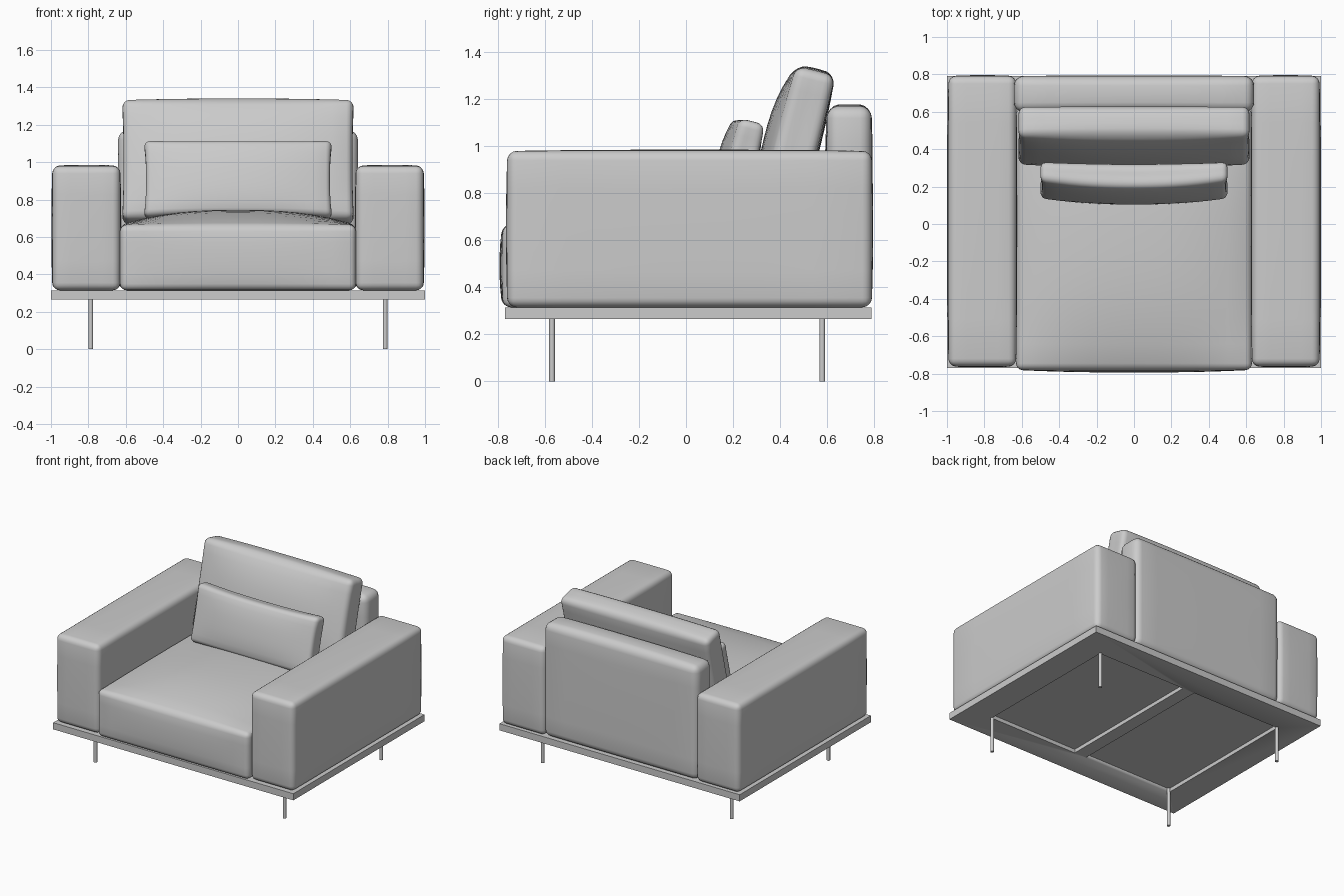
import bpy, bmesh
from math import radians
from mathutils import Vector

if "Cube" in bpy.data.objects:
    bpy.data.objects.remove(bpy.data.objects["Cube"])


def finish(name, bm, loc, lean=0.0):
    me = bpy.data.meshes.new(name)
    bm.to_mesh(me)
    bm.free()
    ob = bpy.data.objects.new(name, me)
    ob.location = loc
    ob.rotation_euler.x = -radians(lean)
    bpy.context.collection.objects.link(ob)
    bpy.ops.object.select_all(action='DESELECT')
    ob.select_set(True)
    bpy.context.view_layer.objects.active = ob
    bpy.ops.object.shade_smooth_by_angle(angle=radians(40))
    return ob


def box(name, lo, hi, r=0.0, bulge=((0, 0), (0, 0), (0, 0)), cuts=(0, 0, 0), lean=0.0, bow=0.0):
    """Rounded box; bulge gives (negative, positive) side puff per axis, bow curves it along x."""
    lo, hi = Vector(lo), Vector(hi)
    half = (hi - lo) / 2
    bm = bmesh.new()
    bmesh.ops.create_cube(bm, size=2)
    for v in bm.verts:
        v.co = v.co * half
    if r:
        bmesh.ops.bevel(bm, geom=bm.edges[:], offset=r, segments=4, profile=0.5, affect='EDGES')
    for ax in range(3):
        span = half[ax] - r
        for i in range(1, cuts[ax] + 1):
            co, no = Vector(), Vector()
            co[ax] = -span + 2 * span * i / (cuts[ax] + 1)
            no[ax] = 1
            bmesh.ops.bisect_plane(bm, geom=bm.verts[:] + bm.edges[:] + bm.faces[:],
                                   plane_co=co, plane_no=no)
    for v in bm.verts:
        n = [v.co[i] / half[i] for i in range(3)]
        for ax in range(3):
            w = n[ax]
            for o in range(3):
                if o != ax:
                    w *= max(0, 1 - abs(n[o]) ** 2.5)
            v.co[ax] += w * bulge[ax][1 if w > 0 else 0]
        v.co.y += bow * n[0] ** 2
    bmesh.ops.recalc_face_normals(bm, faces=bm.faces[:])
    return finish(name, bm, (lo + hi) / 2, lean)


# Base plate with two shallow recesses underneath
plate = box("base_plate", (-1, -0.77, 0.265), (1, 0.79, 0.315))
for x0, x1 in ((-0.79, -0.05), (0.05, 0.79)):
    cutter = box("recess_cutter", (x0, -0.57, 0.2), (x1, 0.58, 0.293))
    cutter.hide_render = True
    cutter.hide_viewport = True
    mod = plate.modifiers.new("recess", 'BOOLEAN')
    mod.operation = 'DIFFERENCE'
    mod.solver = 'EXACT'
    mod.object = cutter

# Legs and arms, one per side
for s, side in ((-1, "left"), (1, "right")):
    for y, end in ((-0.57, "front"), (0.58, "back")):
        bm = bmesh.new()
        bmesh.ops.create_cone(bm, cap_ends=True, segments=16, radius1=0.0125,
                              radius2=0.0125, depth=0.3)
        finish(f"{end}_{side}_leg", bm, (s * 0.787, y, 0.15))
    xs = sorted((s * 0.63, s * 0.992))
    box(f"{side}_arm", (xs[0], -0.76, 0.315), (xs[1], 0.79, 0.98), r=0.04,
        bulge=((0.006, 0.006), (0.006, 0.006), (0, 0.006)), cuts=(4, 6, 4))

# Seat cushion with a crowned top
box("seat", (-0.63, -0.78, 0.315), (0.63, 0.62, 0.665), r=0.035,
    bulge=((0.005, 0.005), (0.014, 0), (0, 0.08)), cuts=(12, 12, 4))

# Upholstered back
box("back_rest", (-0.64, 0.6, 0.315), (0.64, 0.79, 1.17), r=0.05,
    bulge=((0.004, 0.004), (0.01, 0.005), (0, 0.01)), cuts=(8, 0, 6))

# Leaning back cushion, puffed towards the sitter
box("back_cushion", (-0.62, 0.387, 0.67), (0.62, 0.557, 1.33), r=0.04,
    bulge=((-0.01, -0.01), (0.06, 0.012), (0, 0.012)), cuts=(14, 2, 9), lean=14)

# Lumbar pillow, slightly bowed and pinched at the edges
box("lumbar_pillow", (-0.505, 0.155, 0.7), (0.505, 0.265, 1.12), r=0.035,
    bulge=((-0.015, -0.015), (0.03, 0.035), (-0.01, -0.012)), cuts=(14, 2, 8),
    lean=14, bow=0.025)
